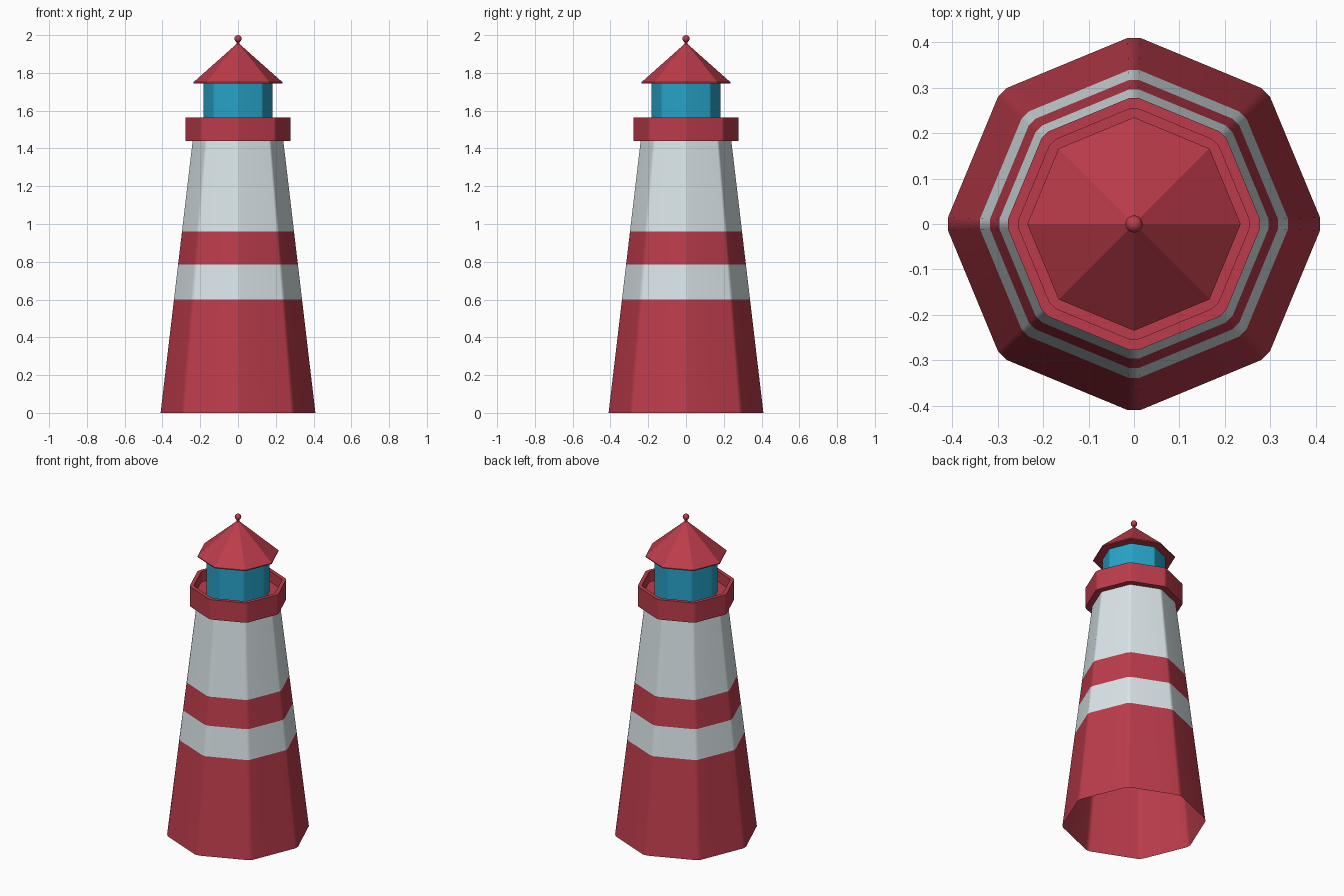
import bpy, bmesh, math

if "Cube" in bpy.data.objects:
    bpy.data.objects.remove(bpy.data.objects["Cube"])

def material(name, rgb):
    m = bpy.data.materials.new(name)
    m.diffuse_color = (*rgb, 1)
    m.use_nodes = True
    m.node_tree.nodes["Principled BSDF"].inputs["Base Color"].default_value = m.diffuse_color
    return m

RED = material("red_paint", (0.50, 0.045, 0.07))
WHITE = material("white_paint", (0.70, 0.78, 0.81))
BLUE = material("blue_glass", (0.02, 0.37, 0.58))

def octagon_lathe(name, profile, mats, bevel=2.0, smooth=True):
    """Sweep (radius, z) points round an octagon with small corner bevels (degrees).
    mats gives one material per profile segment."""
    bm = bmesh.new()
    angles = []
    for i in range(8):
        a = i * 45
        angles += [a - bevel, a + bevel] if bevel else [a]
    rings = []
    for r, z in profile:
        if r == 0:
            rings.append([bm.verts.new((0, 0, z))] * len(angles))
        else:
            rings.append([bm.verts.new((r * math.cos(math.radians(a)),
                                        r * math.sin(math.radians(a)), z)) for a in angles])
    slots = list(dict.fromkeys(mats))
    n = len(angles)
    for lo, hi, mat in zip(rings, rings[1:], mats):
        for i in range(n):
            j = (i + 1) % n
            corners = list(dict.fromkeys((lo[i], lo[j], hi[j], hi[i])))
            bm.faces.new(corners).material_index = slots.index(mat)
    mesh = bpy.data.meshes.new(name)
    bm.to_mesh(mesh)
    bm.free()
    for m in slots:
        mesh.materials.append(m)
    ob = bpy.data.objects.new(name, mesh)
    bpy.context.collection.objects.link(ob)
    if smooth:
        bpy.ops.object.select_all(action='DESELECT')
        ob.select_set(True)
        bpy.context.view_layer.objects.active = ob
        bpy.ops.object.shade_smooth_by_angle(angle=math.radians(35))
        wn = ob.modifiers.new("weighted_normals", 'WEIGHTED_NORMAL')
        wn.keep_sharp = True
    return ob

# Tapered striped tower, open underneath
def tower_radius(z):
    return 0.41 - 0.118 * z
levels = [0, 0.60, 0.785, 0.96, 1.44]
octagon_lathe("tower", [(tower_radius(z), z) for z in levels], [RED, WHITE, RED, WHITE])

# Gallery: underside, outer parapet, rim, inner wall and floor
octagon_lathe("gallery", [(0.235, 1.44), (0.278, 1.44), (0.278, 1.565),
                          (0.254, 1.565), (0.254, 1.50), (0, 1.50)], [RED] * 5)

# Lantern room
octagon_lathe("lantern_room", [(0.182, 1.50), (0.182, 1.747)], [BLUE])

# Flat-faced roof with closed underside
octagon_lathe("roof", [(0, 1.745), (0.235, 1.745), (0.235, 1.751), (0, 1.96)],
              [RED] * 3, bevel=0, smooth=False)

# Finial stem and ball
octagon_lathe("finial_stem", [(0.009, 1.94), (0.009, 1.97)], [RED], bevel=0, smooth=False)
bpy.ops.mesh.primitive_uv_sphere_add(segments=16, ring_count=8, radius=0.019, location=(0, 0, 1.981))
ball = bpy.context.object
ball.name = "finial_ball"
ball.data.materials.append(RED)
bpy.ops.object.shade_smooth()
